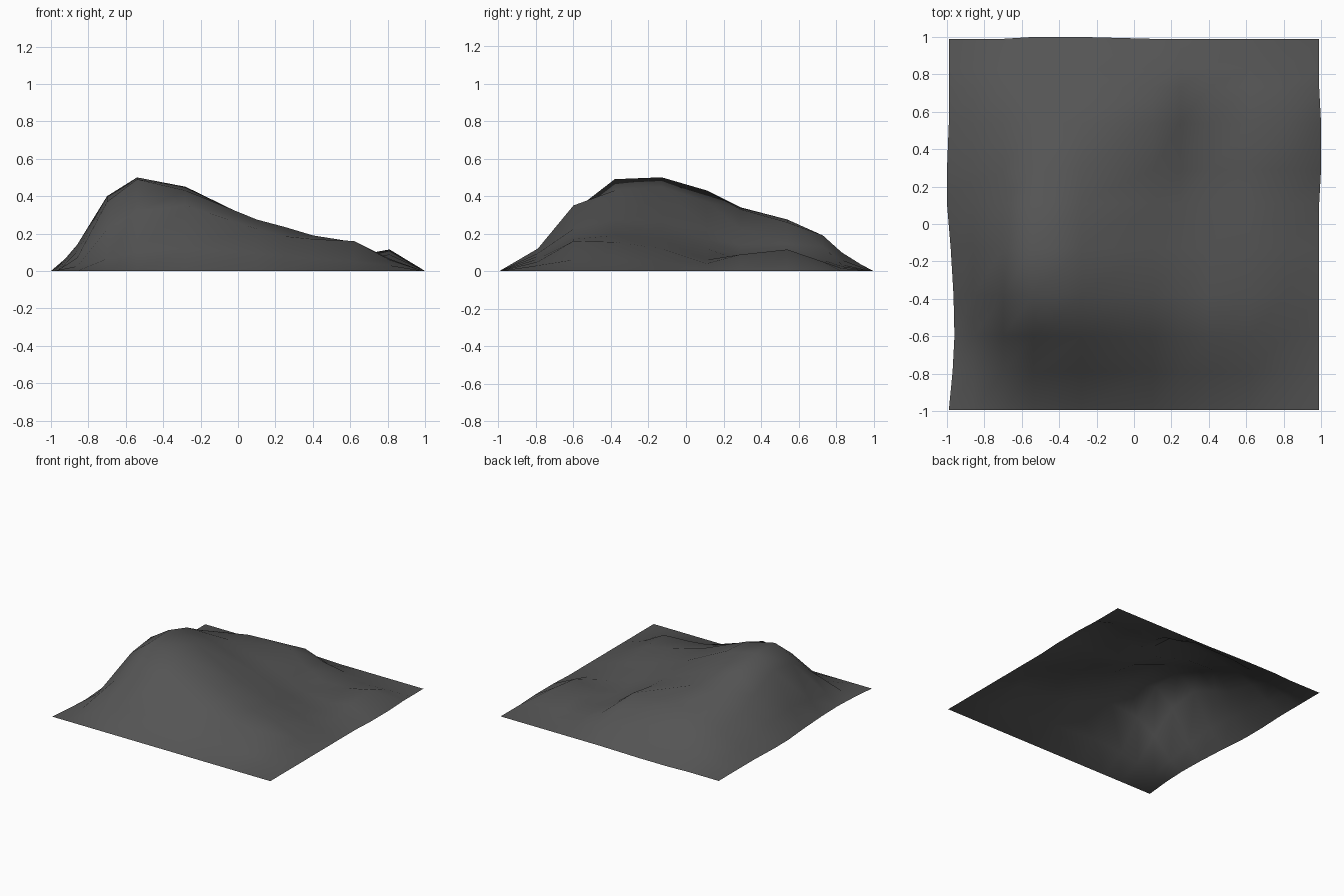
import bpy, bmesh

# Grid lines of the terrain sheet
XS = [-.99, -.86, -.7, -.54, -.28, .1, .25, .4, .62, .81, .99]
YS = [-.995, -.79, -.6, -.38, -.13, .11, .29, .54, .73, .83, .99]

# Hill heights at the inner grid crossings (rows run front to back); the rim lies at z = 0
ROWS = [
    ".025 .065 .10 .12 .095 .08 .065 .05 .03",
    ".07 .225 .32 .35 .225 .185 .17 .16 .06",
    ".105 .37 .49 .43 .275 .235 .19 .155 .065",
    ".14 .40 .50 .45 .265 .215 .17 .12 .055",
    ".12 .30 .43 .37 .225 .17 .12 .06 .04",
    ".10 .21 .34 .33 .225 .14 .085 .055 .088",
    ".07 .16 .23 .275 .26 .145 .075 .08 .115",
    ".05 .10 .14 .17 .19 .13 .06 .045 .05",
    ".03 .06 .08 .09 .10 .06 .035 .025 .015",
]
H = [[float(v) for v in r.split()] for r in ROWS]
LEFT_RIM = {1: -.97, 2: -.96, 3: -.965, 4: -.98, 5: -1, 6: -1}


def height(i, j):
    inner = 0 < i < len(XS) - 1 and 0 < j < len(YS) - 1
    return H[j - 1][i - 1] if inner else 0.0


# Open terrain sheet with slightly wavy left, right and back rims
bm = bmesh.new()
grid = []
for j, y in enumerate(YS):
    row = []
    for i, x in enumerate(XS):
        px, py = x, y
        if i == 0:
            px = LEFT_RIM.get(j, x)
        elif i == len(XS) - 1 and j in (6, 7):
            px = 1
        if j == len(YS) - 1 and i in (3, 4):
            py = 1
        row.append(bm.verts.new((px, py, height(i, j))))
    grid.append(row)
for j in range(len(YS) - 1):
    for i in range(len(XS) - 1):
        f = bm.faces.new((grid[j][i], grid[j][i + 1], grid[j + 1][i + 1], grid[j + 1][i]))
        f.smooth = True

mesh = bpy.data.meshes.new("hill_terrain")
bm.to_mesh(mesh)
bm.free()

# Dark grey rock
mat = bpy.data.materials.new("dark grey rock")
mat.diffuse_color = (.09, .09, .09, 1)
mesh.materials.append(mat)

hill = bpy.data.objects.new("hill_terrain", mesh)
bpy.context.collection.objects.link(hill)
